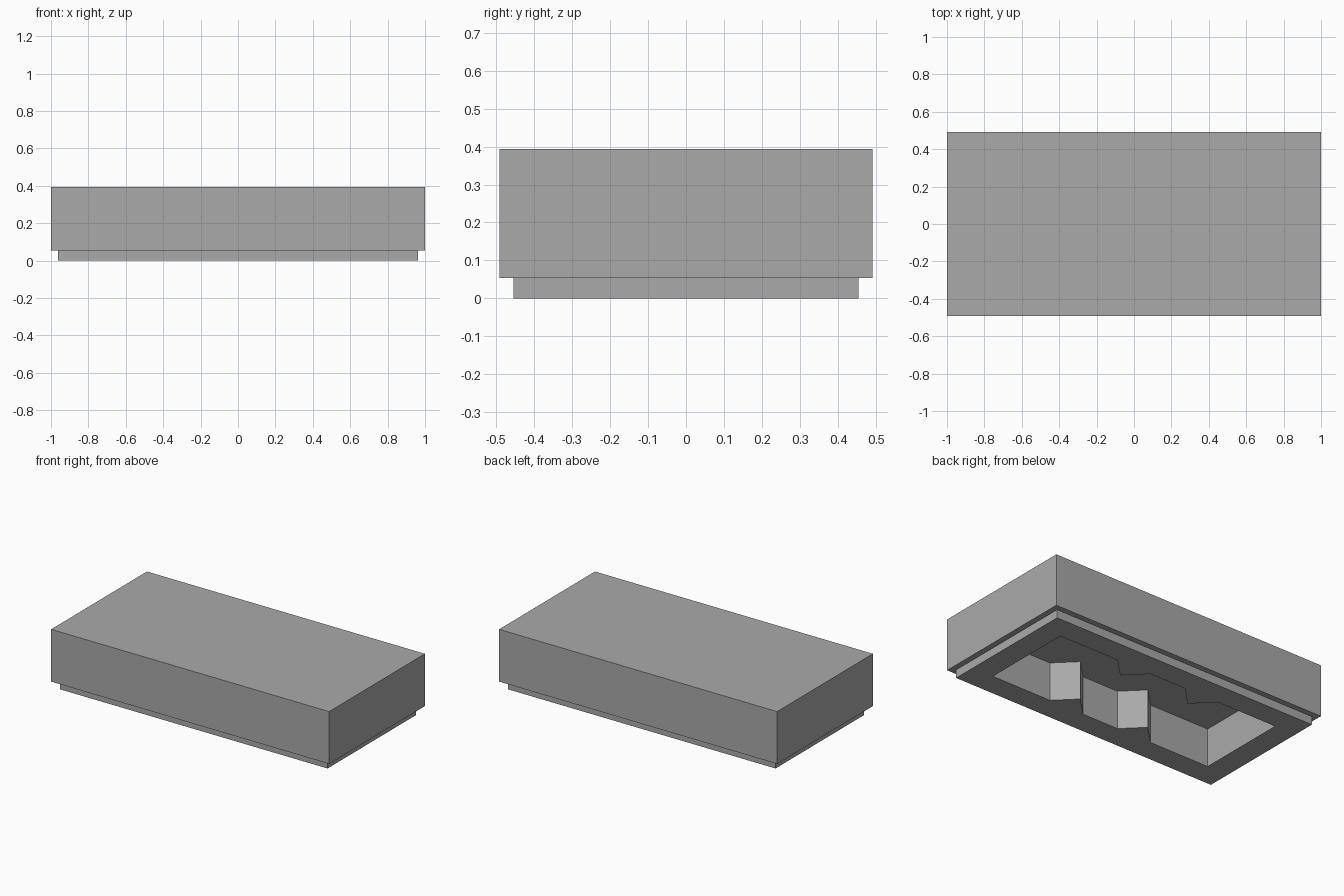
import bpy
import bmesh
from mathutils import Vector

default = bpy.data.objects.get("Cube")
if default:
    bpy.data.objects.remove(default, do_unlink=True)

HALF_X, HALF_Y, HEIGHT = 1.0, 0.492, 0.394
LIP_HEIGHT, LIP_INSET = 0.054, 0.037
POCKET_X, POCKET_Y, POCKET_DEPTH = 0.812, 0.304, 0.25
TOOTH_X, TOOTH_SIZE = 0.255, 0.125

# Plain grey material
grey = bpy.data.materials.new("stone grey")
grey.use_nodes = True
colour = (0.4, 0.4, 0.4, 1.0)
grey.diffuse_color = colour
grey.node_tree.nodes["Principled BSDF"].inputs["Base Color"].default_value = colour


def make_object(name, bm):
    bmesh.ops.recalc_face_normals(bm, faces=bm.faces[:])
    mesh = bpy.data.meshes.new(name)
    bm.to_mesh(mesh)
    bm.free()
    mesh.materials.append(grey)
    obj = bpy.data.objects.new(name, mesh)
    bpy.context.collection.objects.link(obj)
    return obj


def prism(bm, outline, bottom, top):
    """Extrude a flat outline upwards and return its bottom face."""
    base = bm.faces.new([bm.verts.new((x, y, bottom)) for x, y in outline])
    grown = bmesh.ops.extrude_face_region(bm, geom=[base], use_keep_orig=True)
    verts = [g for g in grown["geom"] if isinstance(g, bmesh.types.BMVert)]
    bmesh.ops.translate(bm, verts=verts, vec=(0, 0, top - bottom))
    return base


# Block with a narrower lip underneath
bm = bmesh.new()
corners = [(-HALF_X, -HALF_Y), (HALF_X, -HALF_Y), (HALF_X, HALF_Y), (-HALF_X, HALF_Y)]
under = prism(bm, corners, LIP_HEIGHT, HEIGHT)
bmesh.ops.recalc_face_normals(bm, faces=bm.faces[:])
bmesh.ops.inset_region(bm, faces=[under], thickness=LIP_INSET, use_even_offset=True)
lip = bmesh.ops.extrude_discrete_faces(bm, faces=[under])["faces"][0]
bmesh.ops.translate(bm, verts=lip.verts[:], vec=Vector((0, 0, -LIP_HEIGHT)))
block = make_object("block", bm)

# Pocket outline: pointed teeth reach in from both long walls
wall = [(-POCKET_X, -POCKET_Y)]
for cx in (-TOOTH_X, TOOTH_X):
    wall += [(cx - TOOTH_SIZE, -POCKET_Y),
             (cx, -POCKET_Y + TOOTH_SIZE),
             (cx + TOOTH_SIZE, -POCKET_Y)]
wall.append((POCKET_X, -POCKET_Y))
outline = wall + [(-x, -y) for x, y in wall]

# Cut the pocket from below
bm = bmesh.new()
prism(bm, outline, -0.1, POCKET_DEPTH)
cutter = make_object("pocket_cutter", bm)
cutter.hide_render = True

cut = block.modifiers.new("pocket", 'BOOLEAN')
cut.operation = 'DIFFERENCE'
cut.solver = 'EXACT'
cut.object = cutter
bpy.context.view_layer.objects.active = block
bpy.ops.object.modifier_apply(modifier=cut.name)
bpy.data.objects.remove(cutter, do_unlink=True)
